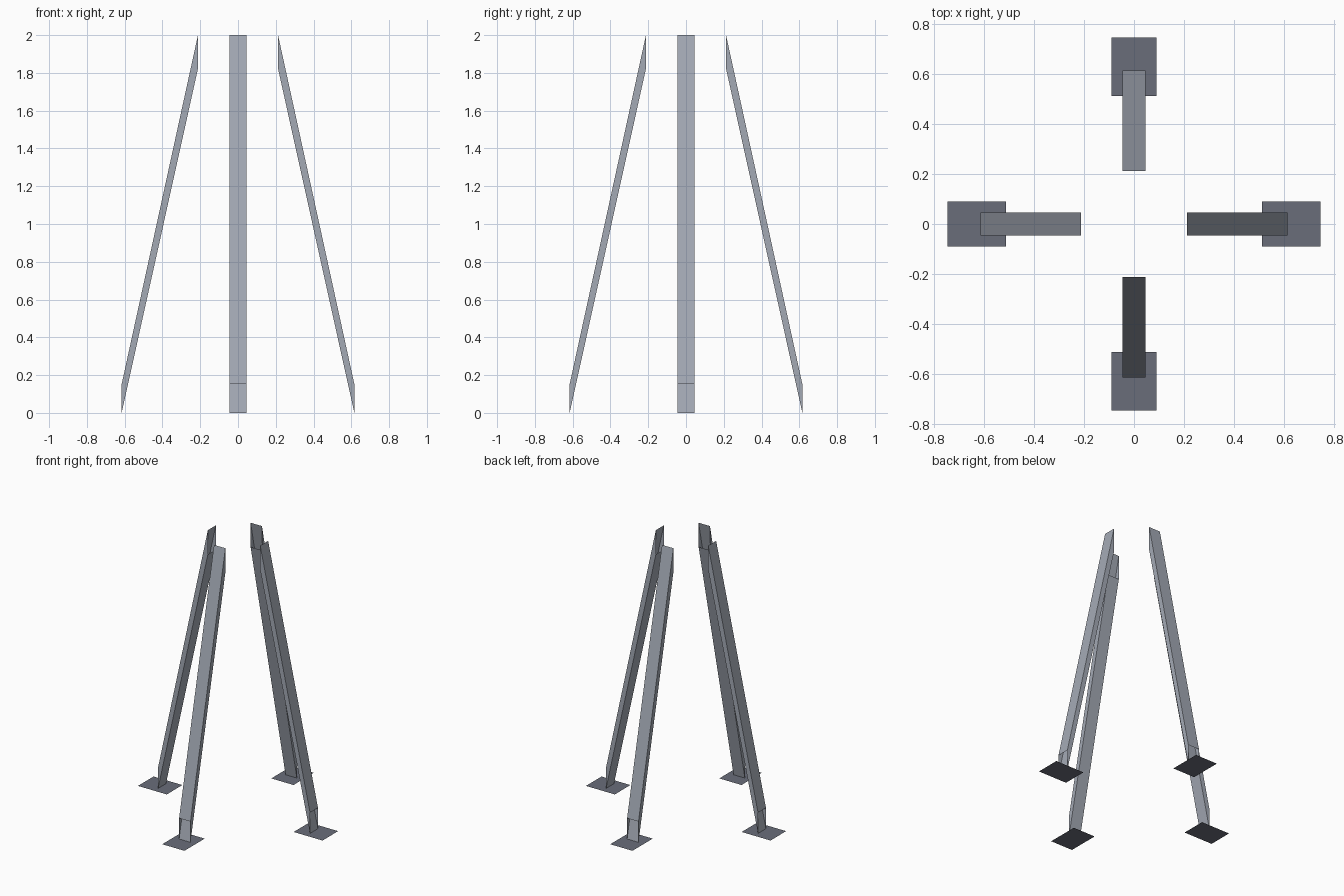
import bpy
import math

if "Cube" in bpy.data.objects:
    bpy.data.objects.remove(bpy.data.objects["Cube"])

HALF_W = 0.046
# Leg side profile as (distance from centre, height)
PROFILE = [(0.212, 2.0), (0.212, 1.822), (0.616, 0.0), (0.616, 0.152)]
# Foot plate extent
FOOT_IN, FOOT_OUT, FOOT_HALF = 0.514, 0.748, 0.09


def make_material(name, color):
    mat = bpy.data.materials.new(name)
    mat.diffuse_color = (*color, 1)
    mat.use_nodes = True
    mat.node_tree.nodes["Principled BSDF"].inputs["Base Color"].default_value = mat.diffuse_color
    return mat


LEG_STEEL = make_material("leg_steel", (0.37, 0.40, 0.46))
PLATE_STEEL = make_material("plate_steel", (0.143, 0.155, 0.195))


def add_mesh(name, verts, faces, angle, mat):
    mesh = bpy.data.meshes.new(name)
    mesh.from_pydata(verts, [], faces)
    mesh.materials.append(mat)
    obj = bpy.data.objects.new(name, mesh)
    obj.rotation_euler.z = angle
    bpy.context.collection.objects.link(obj)
    return obj


def add_leg(name, angle):
    # Slanted hollow tube, cut vertically and open at both ends
    n = len(PROFILE)
    verts = [(r, y, z) for y in (-HALF_W, HALF_W) for r, z in PROFILE]
    faces = [tuple(range(n)), tuple(reversed(range(n, 2 * n)))]
    faces += [(i, i + n, (i + 1) % n + n, (i + 1) % n) for i in (1, 3)]
    add_mesh(name + "_leg", verts, faces, angle, LEG_STEEL)


def add_foot(name, angle):
    # Flat sheet on the ground
    verts = [(FOOT_IN, -FOOT_HALF, 0), (FOOT_OUT, -FOOT_HALF, 0),
             (FOOT_OUT, FOOT_HALF, 0), (FOOT_IN, FOOT_HALF, 0)]
    add_mesh(name + "_foot_plate", verts, [(0, 1, 2, 3)], angle, PLATE_STEEL)


# Four legs and plates around the centre
for k, side in enumerate(("right", "back", "left", "front")):
    add_leg(side, k * math.pi / 2)
    add_foot(side, k * math.pi / 2)
